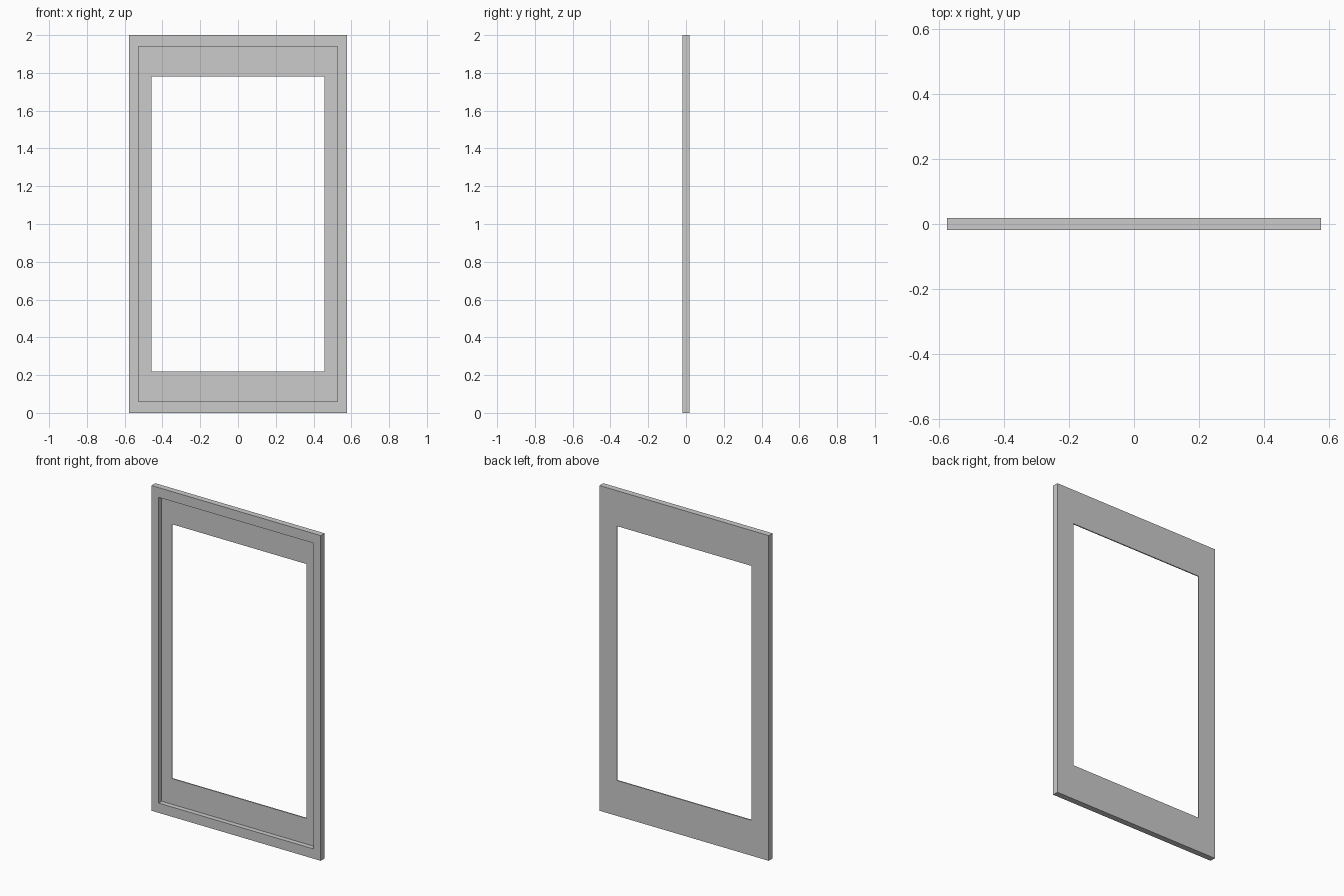
import bpy, bmesh

if "Cube" in bpy.data.objects:
    bpy.data.objects.remove(bpy.data.objects["Cube"])

# Cross-section of the frame: (half width, half height, y) for each rectangular loop
T = 0.0185
LIP = T - 0.007
section = [
    (0.576, 1.000, -T),     # outer edge, front
    (0.527, 0.940, -T),     # raised rim, inner edge
    (0.527, 0.940, LIP),    # foot of the recess
    (0.458, 0.782, LIP),    # opening, front
    (0.458, 0.782, T),      # opening, back
    (0.576, 1.000, T),      # outer edge, back
]

# Recessed frame: rectangular loops bridged into a closed ring
bm = bmesh.new()
loops = [[bm.verts.new((sx * w, y, 1 + sz * h))
          for sx, sz in ((-1, -1), (1, -1), (1, 1), (-1, 1))]
         for w, h, y in section]
for i, a in enumerate(loops):
    b = loops[(i + 1) % len(loops)]
    for k in range(4):
        n = (k + 1) % 4
        bm.faces.new((a[k], a[n], b[n], b[k]))
bmesh.ops.recalc_face_normals(bm, faces=bm.faces[:])

mesh = bpy.data.meshes.new("recessed_frame")
bm.to_mesh(mesh)
bm.free()
frame = bpy.data.objects.new("recessed_frame", mesh)
bpy.context.collection.objects.link(frame)
